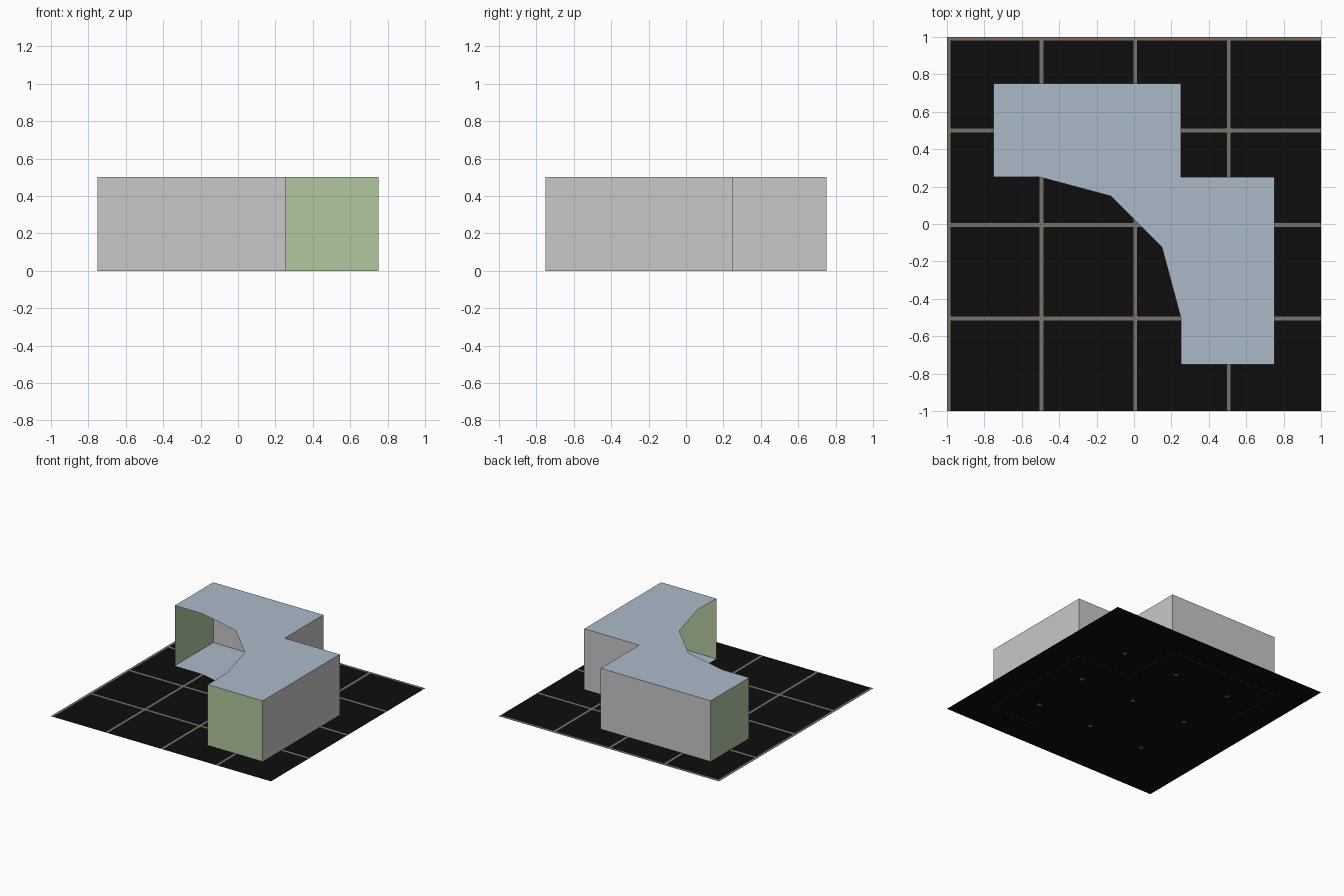
import bpy, bmesh, math

if "Cube" in bpy.data.objects:
    bpy.data.objects.remove(bpy.data.objects["Cube"])


def material(name, rgb):
    m = bpy.data.materials.new(name)
    m.diffuse_color = (*rgb, 1)
    m.use_nodes = True
    m.node_tree.nodes["Principled BSDF"].inputs["Base Color"].default_value = m.diffuse_color
    return m


black = material("black", (0.004, 0.004, 0.004))
brown = material("grout_brown", (0.195, 0.168, 0.138))
blue = material("pale_blue", (0.407, 0.497, 0.584))
grey = material("light_grey", (0.578, 0.578, 0.578))
green = material("soft_green", (0.434, 0.578, 0.352))


def sheet(name, polygons, mat):
    """Flat-faced object made of one or more polygons."""
    bm = bmesh.new()
    for pts in polygons:
        bm.faces.new([bm.verts.new(p) for p in pts])
    mesh = bpy.data.meshes.new(name)
    bm.to_mesh(mesh)
    bm.free()
    mesh.materials.append(mat)
    ob = bpy.data.objects.new(name, mesh)
    bpy.context.collection.objects.link(ob)
    return ob


def rect(x0, y0, x1, y1, z):
    return [(x0, y0, z), (x1, y0, z), (x1, y1, z), (x0, y1, z)]


def wall(a, b):
    return [(*a, 0), (*b, 0), (*b, 0.5), (*a, 0.5)]


# Ground tile with thin grid lines
sheet("ground_tile", [rect(-1, -1, 1, 1, 0.001)], black)
xs = (-0.99, -0.495, 0.007, 0.507)
ys = (0.99, 0.5, -0.005, -0.505)
w = 0.01
sheet("grid_lines_along_y", [rect(x - w, -1, x + w, 1, 0.002) for x in xs], brown)
sheet("grid_lines_along_x", [rect(-1, y - w, 1, y + w, 0.0025) for y in ys], brown)

# Small joints at the inner crossings, seen from above and below
joints = []
for x in xs[1:]:
    for y in ys[1:]:
        for z in (0, 0.003):
            joints.append([(x + 0.018 * math.cos(math.radians(45 * k)),
                            y + 0.018 * math.sin(math.radians(45 * k)), z) for k in range(8)])
sheet("grid_joints", joints, brown)

# Corridor outline: stepped outer corner and three-sided inner arc
outer = [(0.25, -0.75), (0.75, -0.75), (0.75, 0.25), (0.25, 0.25),
         (0.25, 0.75), (-0.75, 0.75), (-0.75, 0.25)]
arc = [(-0.5 + 0.75 * math.cos(math.radians(a)), -0.5 + 0.75 * math.sin(math.radians(a)))
       for a in (90, 60, 30, 0)]
outline = outer + arc
sheet("corridor_floor", [[(x, y, 0.005) for x, y in outline]], blue)
sheet("corridor_ceiling", [[(x, y, 0.5) for x, y in outline]], blue)

# Grey outer walls and green end walls; the inner arc side stays open
sheet("outer_walls", [wall(outer[i], outer[i + 1]) for i in range(1, 5)], grey)
sheet("end_walls", [wall(outer[0], outer[1]), wall(outer[5], outer[6])], green)
